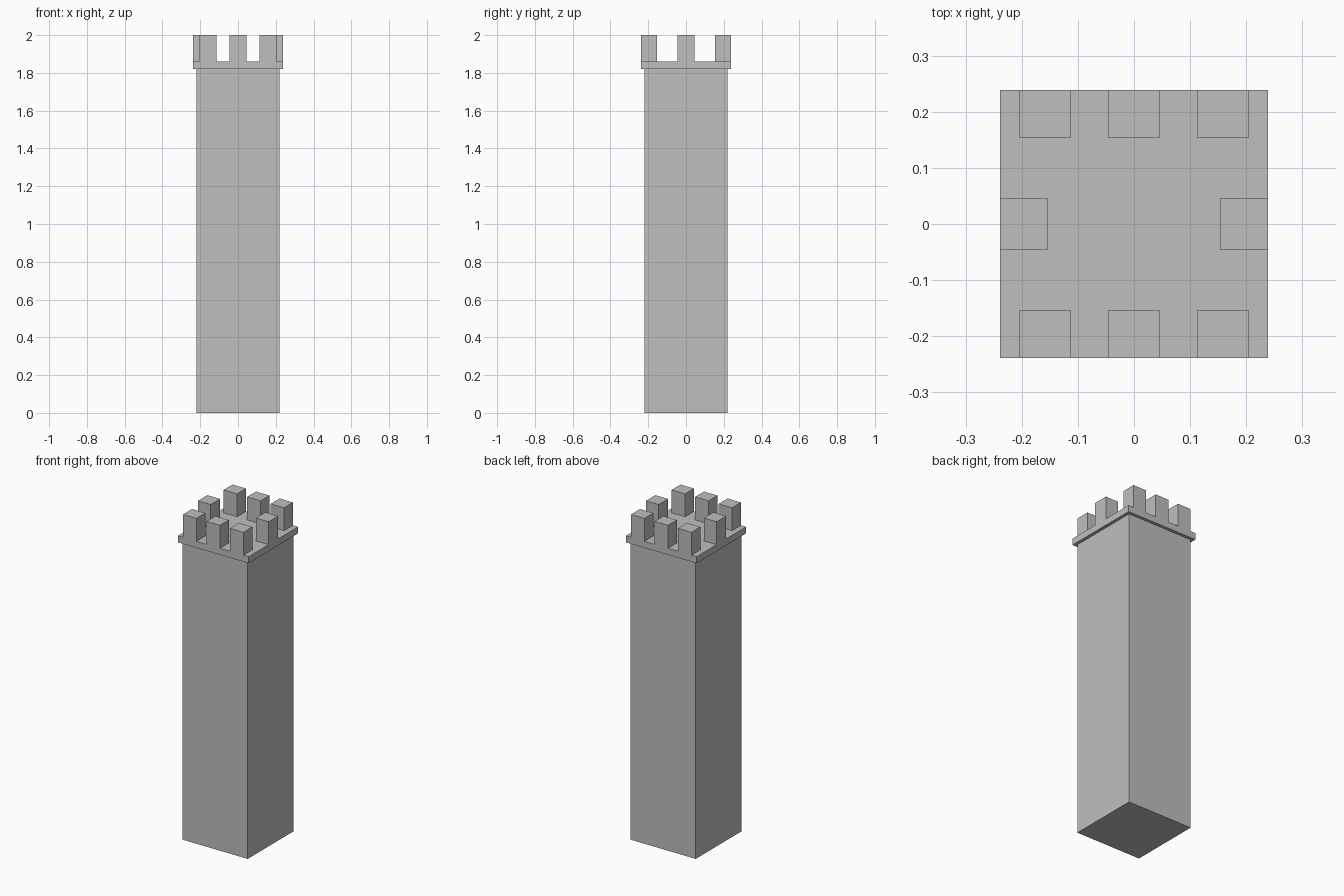
import bpy

cube = bpy.data.objects.get("Cube")
if cube:
    bpy.data.objects.remove(cube, do_unlink=True)

stone = bpy.data.materials.new("grey_stone")
stone.use_nodes = True
grey = (0.52, 0.52, 0.52, 1)
stone.diffuse_color = grey
stone.node_tree.nodes["Principled BSDF"].inputs["Base Color"].default_value = grey


def block(name, center, size, bottom, top):
    """Upright box from its plan centre, plan size and height range."""
    bpy.ops.mesh.primitive_cube_add(
        size=1, location=(center[0], center[1], (bottom + top) / 2))
    obj = bpy.context.object
    obj.name = name
    obj.scale = (size[0], size[1], top - bottom)
    bpy.ops.object.transform_apply(location=False, rotation=False, scale=True)
    obj.data.materials.append(stone)
    return obj


HALF = 0.239        # half width of the parapet slab
SLAB_TOP = 1.86
LENGTH, DEPTH = 0.091, 0.086
INSET = HALF - DEPTH / 2

# Shaft and overhanging slab
block("tower_shaft", (0, 0), (0.44, 0.44), 0, 1.82)
block("parapet_slab", (0, 0), (2 * HALF, 2 * HALF), 1.82, SLAB_TOP)

# Three merlons along the front and back edges
for side, y in (("front", -INSET), ("back", INSET)):
    for place, x in (("right", -0.159), ("middle", 0), ("left", 0.159)):
        block(f"{side}_{place}_merlon", (x, y), (LENGTH, DEPTH), SLAB_TOP, 2)

# One merlon in the middle of each side edge
for side, x in (("right", -INSET), ("left", INSET)):
    block(f"{side}_merlon", (x, 0), (DEPTH, LENGTH), SLAB_TOP, 2)
